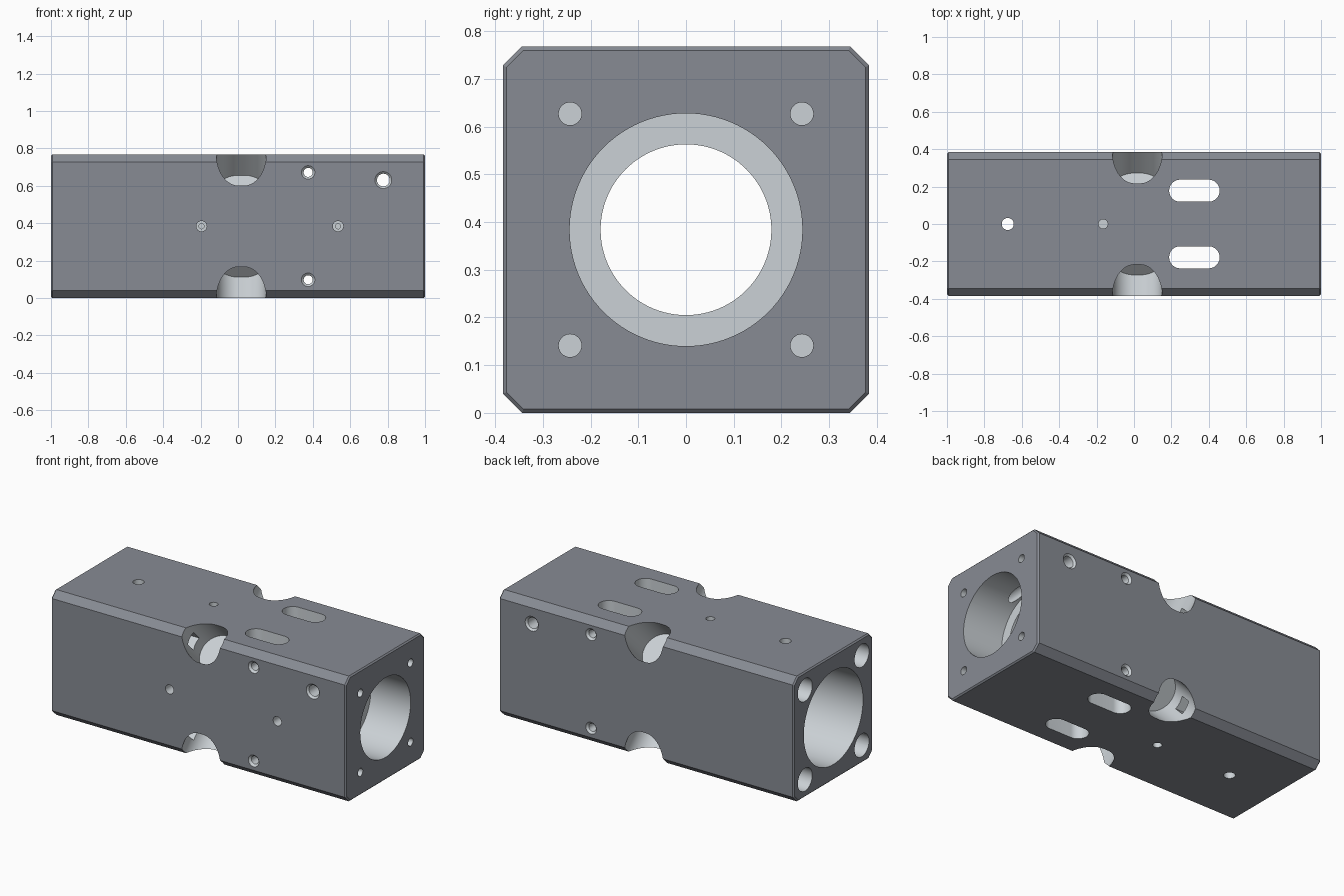
import bpy, bmesh, math
from mathutils import Vector

if "Cube" in bpy.data.objects:
    bpy.data.objects.remove(bpy.data.objects["Cube"])

H = 0.384          # half width, also bore axis height
SIGNS = (-1, 1)

# Dark outer finish and bright machined finish for everything that is cut
dark = bpy.data.materials.new("dark_finish")
dark.diffuse_color = (0.245, 0.26, 0.295, 1)
dark.use_nodes = True
dark.node_tree.nodes["Principled BSDF"].inputs["Base Color"].default_value = dark.diffuse_color
bright = bpy.data.materials.new("machined_finish")
bright.diffuse_color = (0.60, 0.64, 0.67, 1)
bright.use_nodes = True
bright.node_tree.nodes["Principled BSDF"].inputs["Base Color"].default_value = bright.diffuse_color

# Main block with chamfered long edges and finely broken end edges
bm = bmesh.new()
bmesh.ops.create_cube(bm, size=1)
for v in bm.verts:
    v.co = (v.co.x * 2, v.co.y * 2 * H, (v.co.z + 0.5) * 2 * H)


def is_long(e):
    return abs(e.verts[0].co.x - e.verts[1].co.x) > 1


bmesh.ops.bevel(bm, geom=[e for e in bm.edges if is_long(e)], offset=0.04,
                segments=1, affect='EDGES')
bmesh.ops.bevel(bm, geom=[e for e in bm.edges if not is_long(e)], offset=0.008,
                segments=1, affect='EDGES')
for f in bm.faces:
    f.material_index = 0
mesh = bpy.data.meshes.new("housing_block")
bm.to_mesh(mesh)
bm.free()
mesh.materials.append(dark)
mesh.materials.append(bright)
block = bpy.data.objects.new("housing_block", mesh)
bpy.context.collection.objects.link(block)


def cut(bm):
    """Subtract a closed bmesh from the block, leaving bright walls."""
    bmesh.ops.recalc_face_normals(bm, faces=bm.faces[:])
    for f in bm.faces:
        f.material_index = 1
    me = bpy.data.meshes.new("cutter")
    bm.to_mesh(me)
    bm.free()
    me.materials.append(dark)
    me.materials.append(bright)
    ob = bpy.data.objects.new("cutter", me)
    ob.hide_render = True
    bpy.context.collection.objects.link(ob)
    mod = block.modifiers.new("cut", 'BOOLEAN')
    mod.operation = 'DIFFERENCE'
    mod.solver = 'EXACT'
    mod.object = ob
    bpy.context.view_layer.objects.active = block
    bpy.ops.object.modifier_apply(modifier=mod.name)
    bpy.data.objects.remove(ob)


def drill(a, b, r1, r2=None, n=32):
    """Round hole or cone from point a to point b."""
    a, b = Vector(a), Vector(b)
    bm = bmesh.new()
    bmesh.ops.create_cone(bm, cap_ends=True, segments=n, radius1=r1,
                          radius2=r1 if r2 is None else r2, depth=(b - a).length)
    bm.transform((b - a).to_track_quat('Z', 'Y').to_matrix().to_4x4())
    bmesh.ops.translate(bm, verts=bm.verts, vec=(a + b) / 2)
    cut(bm)


def slot(base, direction, half_len, r, depth, n=24):
    """Round-ended slot, long along x, swept from base along direction."""
    d = Vector(direction).normalized()
    side = d.cross(Vector((1, 0, 0)))
    bm = bmesh.new()
    ring = []
    for s in SIGNS:
        for i in range(n + 1):
            t = -math.pi / 2 + math.pi * i / n
            p = Vector((s * (half_len - r + r * math.cos(t)), 0, 0)) + side * (s * r * math.sin(t))
            ring.append(bm.verts.new(Vector(base) + p))
    f = bm.faces.new(ring)
    ext = bmesh.ops.extrude_face_region(bm, geom=[f])
    bmesh.ops.translate(bm, vec=d * depth,
                        verts=[g for g in ext['geom'] if isinstance(g, bmesh.types.BMVert)])
    cut(bm)


# Stepped main bore
drill((-1.1, 0, H), (1.1, 0, H), 0.179, n=96)
drill((0.73, 0, H), (1.1, 0, H), 0.244, n=96)
drill((-1.1, 0, H), (-0.3, 0, H), 0.287, n=96)

for sy in SIGNS:
    for sz in SIGNS:
        # Diagonal pocket in each long edge
        t = 0.195
        slot((0.0175, sy * (H - t), H + sz * (H - t)), (0, sy, sz), 0.133, 0.118, 0.5)
        # Wide corner hole from the left end, narrow square passage into the pocket
        y, z = sy * 0.275, H + sz * 0.275
        drill((-1.1, y, z), (-0.2, y, z), 0.07)
        drill((-0.21, y, z), (0.0, y, z), 0.055, n=4)
        # Blind screw hole in the right end
        drill((0.85, sy * 0.243, H + sz * 0.243), (1.1, sy * 0.243, H + sz * 0.243), 0.024)
    # Slots through top and bottom
    slot((0.323, sy * 0.178, -0.1), (0, 0, 1), 0.135, 0.059, 1)

# Cross holes through front and back: countersunk rims first, then the hole
for x, z, r, rim in ((0.375, 0.672, 0.024, 0.036), (0.375, 0.098, 0.024, 0.036),
                     (0.777, 0.631, 0.034, 0.045)):
    for s in SIGNS:
        drill((x, s * (H + 0.012), z), (x, s * (H - 0.015), z), rim + 0.012, rim - 0.015)
    drill((x, -0.5, z), (x, 0.5, z), r, n=36)

# Blind tapped holes in the front
for x in (-0.195, 0.535):
    drill((x, -0.5, H), (x, -0.30, H), 0.028)
    drill((x, -0.31, H), (x, -0.26, H), 0.014)

# Top and bottom holes: one right through, one blind pair
drill((-0.675, 0, -0.1), (-0.675, 0, 0.9), 0.032)
drill((-0.165, 0, 0.67), (-0.165, 0, 0.9), 0.025)
drill((-0.165, 0, -0.1), (-0.165, 0, 0.10), 0.025)

# Smooth the round walls, keep machined edges sharp
bpy.ops.object.select_all(action='DESELECT')
block.select_set(True)
bpy.context.view_layer.objects.active = block
bpy.ops.object.shade_smooth_by_angle(angle=math.radians(25))
